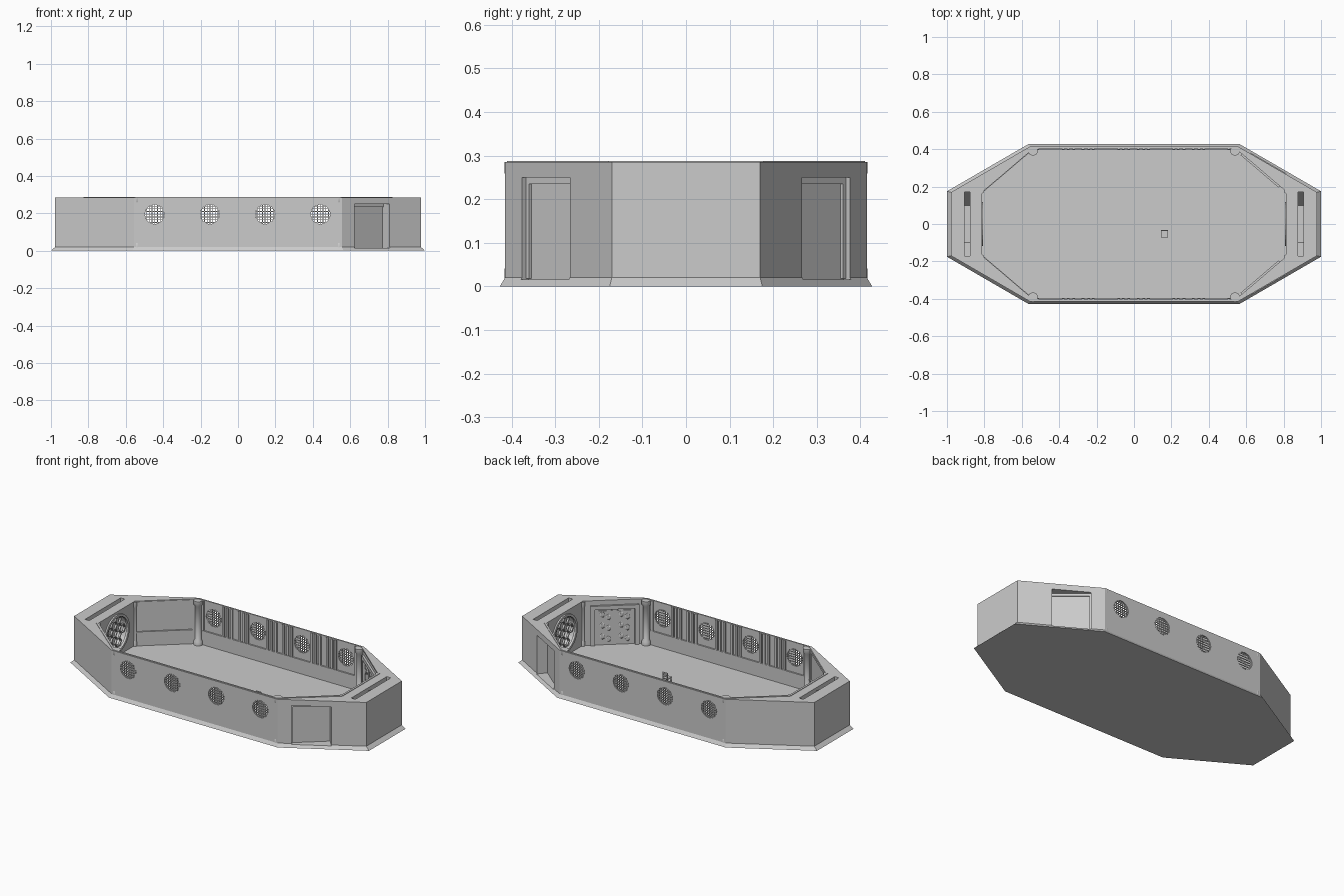
import bpy, bmesh, math
from mathutils import Matrix, Vector

if "Cube" in bpy.data.objects:
    bpy.data.objects.remove(bpy.data.objects["Cube"])

I = Matrix.Identity(4)


def finish(name, bm, helper=False, smooth=False):
    bmesh.ops.recalc_face_normals(bm, faces=bm.faces[:])
    me = bpy.data.meshes.new(name)
    bm.to_mesh(me)
    bm.free()
    ob = bpy.data.objects.new(name, me)
    bpy.context.collection.objects.link(ob)
    if helper:
        ob.hide_render = True
        ob.hide_set(True)
    if smooth:
        bpy.ops.object.select_all(action='DESELECT')
        ob.select_set(True)
        bpy.context.view_layer.objects.active = ob
        bpy.ops.object.shade_smooth_by_angle(angle=math.radians(40))
    return ob


def box(bm, f, lo, hi):
    lo, hi = Vector(lo), Vector(hi)
    m = f @ Matrix.Translation((lo + hi) / 2) @ Matrix.Diagonal((*(hi - lo), 1))
    bmesh.ops.create_cube(bm, size=1, matrix=m)


def loft(bm, loops, closed=False):
    # skin a stack of equal-length point loops
    vs = [[bm.verts.new(p) for p in lp] for lp in loops]
    n = len(vs[0])
    pairs = list(zip(vs, vs[1:])) + ([(vs[-1], vs[0])] if closed else [])
    for a, b in pairs:
        for i in range(n):
            bm.faces.new((a[i], a[(i + 1) % n], b[(i + 1) % n], b[i]))
    if not closed:
        bm.faces.new(vs[0][::-1])
        bm.faces.new(vs[-1])


def octa(ex, ey, cx, cy, z):
    return [(ex, -ey, z), (ex, ey, z), (cx, cy, z), (-cx, cy, z),
            (-ex, ey, z), (-ex, -ey, z), (-cx, -cy, z), (cx, -cy, z)]


def disc(c, r, n, axis, t):
    pts = []
    for i in range(n):
        a, b = r * math.cos(2 * math.pi * i / n), r * math.sin(2 * math.pi * i / n)
        pts.append({'x': (t, c[0] + a, c[1] + b), 'y': (c[0] + a, t, c[1] + b),
                    'z': (c[0] + a, c[1] + b, t)}[axis])
    return pts


def frame(u, n, o):
    # local x along the wall, y pointing outward, z up
    return Matrix(((u[0], n[0], 0, o[0]), (u[1], n[1], 0, o[1]), (0, 0, 1, 0), (0, 0, 0, 1)))


A, B = Vector((.545, .405)), Vector((.815, .175))
U = (B - A).normalized()
HALF = (B - A).length / 2
M = (A + B) / 2


def diag(sx, sy):
    return frame((U.x * sx, U.y * sy), (-U.y * sx, U.x * sy), (M.x * sx, M.y * sy))


FLOOR, TOP = .018, .285
GRATES, GZ, GR = (-.445, -.15, .145, .44), .195, .052
cuts = []


def cutter(name, loops):
    bm = bmesh.new()
    loft(bm, loops)
    cuts.append(finish(name, bm, True))


# Outer shell with flared foot
bm = bmesh.new()
loft(bm, [octa(1, .175, .565, .427, 0), octa(.978, .17, .555, .415, .02),
          octa(.978, .17, .555, .415, TOP)])
shell = finish('room_shell', bm)

# Cutters: room, doorways, grate holes, end slots, round gates
cutter('room_cutter', [octa(.815, .175, .545, .405, z) for z in (FLOOR, .4)])
for sy in (-1, 1):
    bm = bmesh.new()
    box(bm, diag(1, sy), (-.10, .008, .016), (.115, .16, .25))
    cuts.append(finish('doorway_cutter', bm, True))
for x in GRATES:
    cutter('grate_cutter', [disc((x, GZ), GR, 24, 'y', t) for t in (-.5, .5)])
slot = [(-.17, .4), (-.17, .14), (-.10, .03), (.10, .03), (.17, .14), (.17, .4)]
for s in (-1, 1):
    cutter('slot_cutter', [[(s * x, y, z) for y, z in slot] for x in (.877, .905)])
    cutter('gate_cutter', [disc((0, .155), .11, 24, 'x', s * x) for x in (.79, .89)])
for c in cuts:
    md = shell.modifiers.new('cut', 'BOOLEAN')
    md.operation, md.solver, md.object = 'DIFFERENCE', 'EXACT', c

# Raised lip round the inner edge
bm = bmesh.new()
inn, out = (.813, .174, .544, .403), (.825, .178, .548, .411)
loft(bm, [octa(*inn, TOP - .006), octa(*inn, TOP + .003),
          octa(*out, TOP + .003), octa(*out, TOP - .006)], True)
finish('inner_lip', bm)

# Wainscot and vertical strips on the long walls
wains, strips, bars = bmesh.new(), bmesh.new(), bmesh.new()
for sy in (-1, 1):
    f = frame((1, 0), (0, sy), (0, 0))
    box(wains, f, (-.545, .398, FLOOR - .002), (.545, .407, .1))
    box(wains, f, (-.545, .396, .096), (.545, .407, .104))
    for g in (-.595, -.2975, -.0025, .2925, .5875):
        for d in (-.08, -.055, -.025, .025, .055, .08):
            if abs(g + d) < .525:
                box(strips, f, (g + d - .007, .397, .1), (g + d + .007, .407, TOP))
    # Square mesh in each round opening
    for x in GRATES:
        for k in range(-3, 4):
            o = k * .0145
            h = math.sqrt(GR ** 2 - o ** 2)
            box(bars, f, (x + o - .002, .406, GZ - h), (x + o + .002, .412, GZ + h))
            box(bars, f, (x - h, .406, GZ + o - .002), (x + h, .412, GZ + o + .002))
# Framed panels on the plain diagonals
for sy in (-1, 1):
    f = diag(-1, sy)
    box(wains, f, (-HALF, -.006, FLOOR - .002), (HALF, .002, .1))
    box(wains, f, (-HALF, -.009, .096), (HALF, .002, .104))
    box(wains, f, (-HALF, -.006, .27), (HALF, .002, TOP))
    for e in (-1, 1):
        box(wains, f, (e * .15 - .012, -.006, .1), (e * .15 + .012, .002, .275))
finish('wainscot', wains)
finish('wall_strips', strips)
finish('grate_bars', bars)

# Doors: outside trim, inside frame and carved bosses
trim, boss = bmesh.new(), bmesh.new()
for sy in (-1, 1):
    f = diag(1, sy)
    box(trim, f, (-.10, .006, .235), (.115, .016, .252))
    box(trim, f, (-.102, .006, FLOOR), (-.09, .016, .24))
    for e in (-1, 1):
        box(trim, f, (e * .122 - .012, -.012, FLOOR - .002), (e * .122 + .012, .002, .255))
    box(trim, f, (-.134, -.012, .235), (.134, .002, .258))
    for i in (-1, 1):
        box(trim, f, (i * .052 - .04, -.004, .03), (i * .052 + .04, .002, .225))
        for j in range(3):
            for k in (-1, 1):
                m = f @ Matrix.Translation((i * .052 + k * .017, -.004, .062 + j * .066 + k * .008))
                bmesh.ops.create_icosphere(boss, subdivisions=1, radius=1,
                                           matrix=m @ Matrix.Diagonal((.015, .007, .02, 1)))
finish('door_trim', trim)
finish('door_bosses', boss)

# Round gates: ring and honeycomb lattice
ring, comb = bmesh.new(), bmesh.new()
R = .026
for s in (-1, 1):
    loft(ring, [disc((0, .155), r, 24, 'x', s * x) for r, x in
                ((.102, .82), (.102, .806), (.117, .806), (.117, .82))], True)
    done = set()
    for i in range(-4, 5):
        for j in range(-5, 6):
            cy, cz = 1.5 * R * i, math.sqrt(3) * R * (j + .5 * (i % 2))
            for k in range(6):
                a = math.radians(30 + 60 * k)
                h = R * math.sqrt(3) / 2
                y, z = cy + h * math.cos(a), cz + h * math.sin(a)
                key = (round(y, 4), round(z, 4))
                if key in done or math.hypot(y, z) > .1:
                    continue
                done.add(key)
                m = Matrix.Translation((s * .832, y, z + .155)) @ Matrix.Rotation(a, 4, 'X')
                box(comb, m, (-.006, -.003, -R / 2 - .001), (.006, .003, R / 2 + .001))
finish('gate_rings', ring)
finish('gate_honeycomb', comb)

# Corner columns with base and capital, slimmer posts at the ends
cols = bmesh.new()
prof = [(1.4, FLOOR - .002), (1.4, .04), (1, .05), (1, .25), (1.4, .26), (1.4, TOP)]
for sx in (-1, 1):
    for sy in (-1, 1):
        for x, y, r in ((.54, .391, .018), (.812, .175, .008)):
            loft(cols, [disc((sx * x, sy * y), r * k, 16, 'z', z) for k, z in prof])
finish('columns', cols, smooth=True)

# Small chair on the floor
bm = bmesh.new()
f = Matrix.Translation((.163, -.052, FLOOR))
box(bm, f, (-.018, -.02, .026), (.018, .02, .031))
for e in (-1, 1):
    for y in (-.017, .017):
        box(bm, f, (e * .015 - .0025, y - .0025, -.001), (e * .015 + .0025, y + .0025, .065 if y > 0 else .027))
for z in (.042, .056):
    box(bm, f, (-.016, .015, z), (.016, .019, z + .009))
finish('chair', bm)
